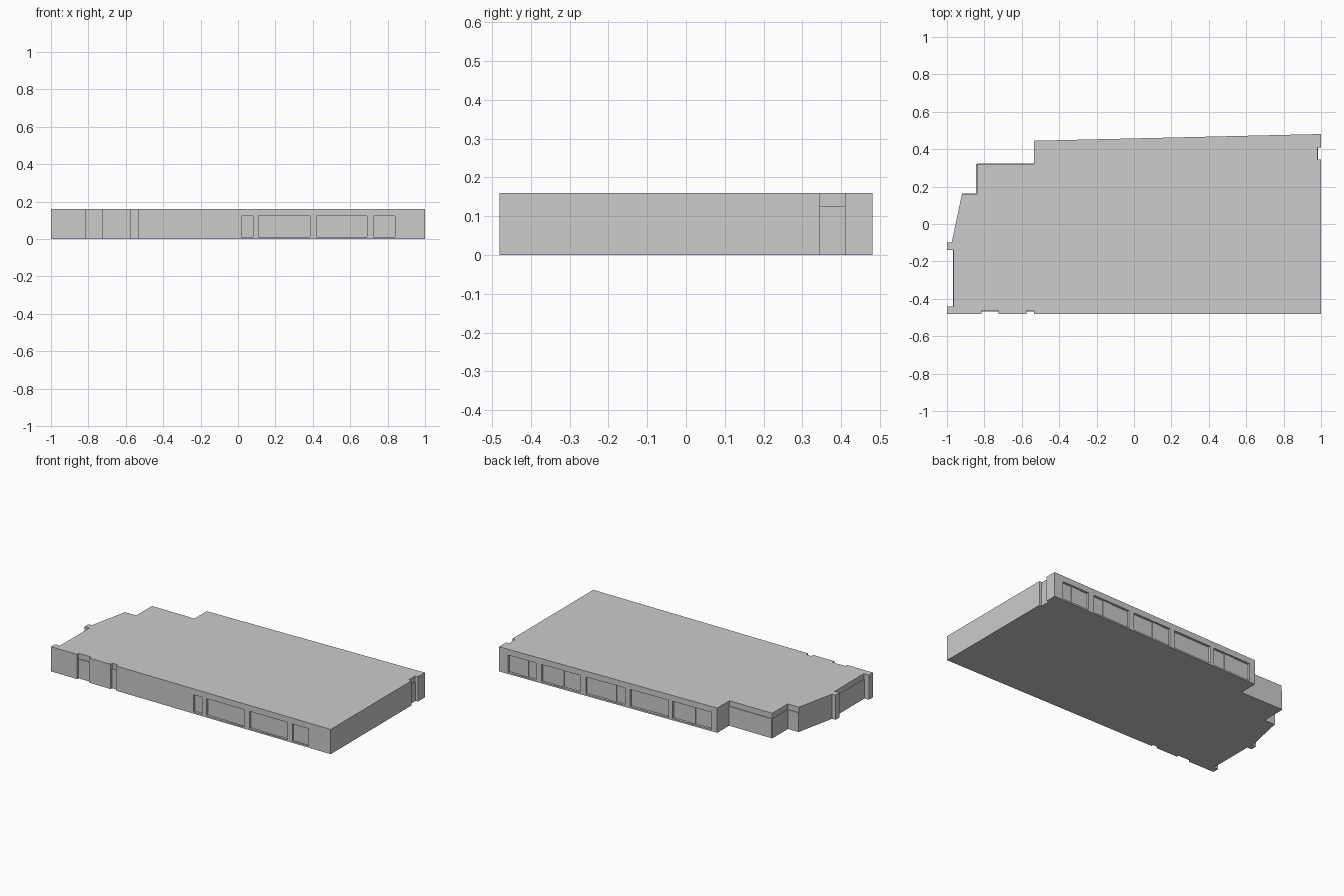
import bpy, bmesh, math
from mathutils import Vector

if "Cube" in bpy.data.objects:
    bpy.data.objects.remove(bpy.data.objects["Cube"])

H = 0.16              # wall height
HEAD, SILL = 0.122, 0.01
DEPTH = 0.015         # window recess

# Footprint, counter-clockwise from the front left corner
FOOT = [(-1, -.481), (-.815, -.481), (-.815, -.463), (-.725, -.463), (-.725, -.481),
        (-.575, -.481), (-.575, -.463), (-.535, -.463), (-.535, -.481),
        (1, -.481), (1, .345), (.98, .345), (.98, .41), (1, .41), (1, .481),
        (-.535, .445), (-.535, .32), (-.84, .32), (-.84, .16), (-.92, .16),
        (-.975, -.1), (-1, -.1), (-1, -.14), (-.965, -.14), (-.965, -.44), (-1, -.44)]


def prism(name, pts, z0, z1):
    """Extrude a plan outline between two heights."""
    bm = bmesh.new()
    face = bm.faces.new([bm.verts.new((x, y, z0)) for x, y in pts])
    ext = bmesh.ops.extrude_face_region(bm, geom=[face])
    for v in ext["geom"]:
        if isinstance(v, bmesh.types.BMVert):
            v.co.z = z1
    bmesh.ops.recalc_face_normals(bm, faces=bm.faces)
    me = bpy.data.meshes.new(name)
    bm.to_mesh(me)
    bm.free()
    ob = bpy.data.objects.new(name, me)
    bpy.context.collection.objects.link(ob)
    return ob


def slab(name, a, b, inner, outer, z0, z1):
    """Upright slab along wall a-b; outward is to the right of a-b."""
    a, b = Vector(a), Vector(b)
    d = (b - a).normalized()
    n = Vector((d.y, -d.x))
    return prism(name, [a + n * inner, a + n * outer, b + n * outer, b + n * inner], z0, z1)


def back(x):
    return (x, .445 + (x + .535) * .036 / 1.535)


def front(x):
    return (x, -.481)


building = prism("building_shell", FOOT, 0, H)

# Windows: left x, right x, panel joints
FRONT = [(.02, .08, []), (.11, .385, [.26, .265]), (.42, .69, [.5, .635]), (.725, .84, [.74])]
BACK = [(.74, .937, [.86, .8]), (.43, .70, [.62, .55]), (.115, .39, [.24, .18]),
        (-.193, .08, []), (-.495, -.22, [-.31, -.375])]

for side, wall, windows in (("front", front, FRONT), ("back", back, BACK)):
    for i, (x0, x1, joints) in enumerate(windows):
        if side == "back":
            x0, x1 = x1, x0
        # Recess cut into the wall
        cutter = slab("window_cutter", wall(x0), wall(x1), -DEPTH, .02, SILL, HEAD)
        cutter.hide_render = True
        mod = building.modifiers.new("window", "BOOLEAN")
        mod.operation, mod.solver, mod.object = "DIFFERENCE", "EXACT", cutter
        bpy.context.view_layer.objects.active = building
        bpy.ops.object.modifier_apply(modifier=mod.name)
        bpy.data.objects.remove(cutter, do_unlink=True)
        # Sliding panel standing slightly proud between the joints
        if joints:
            ends = joints if len(joints) == 2 and abs(joints[0] - joints[1]) > .02 else [joints[-1], x1]
            slab(f"{side}_window_panel_{i}", wall(ends[0]), wall(ends[1]),
                 -DEPTH - .003, -DEPTH + .004, SILL, HEAD)

# Thin glazing below a lintel in the recessed wall bays
BAYS = [((-.815, -.463), (-.725, -.463)), ((-.575, -.463), (-.535, -.463)),
        ((.98, .345), (.98, .41)), ((-.535, .32), (-.84, .32)),
        ((-.84, .32), (-.84, .16)), ((-.84, .16), (-.92, .16)),
        ((-.965, -.14), (-.965, -.44))]
for i, (a, b) in enumerate(BAYS):
    slab(f"bay_glazing_{i}", a, b, -.003, .004, 0, .125)
